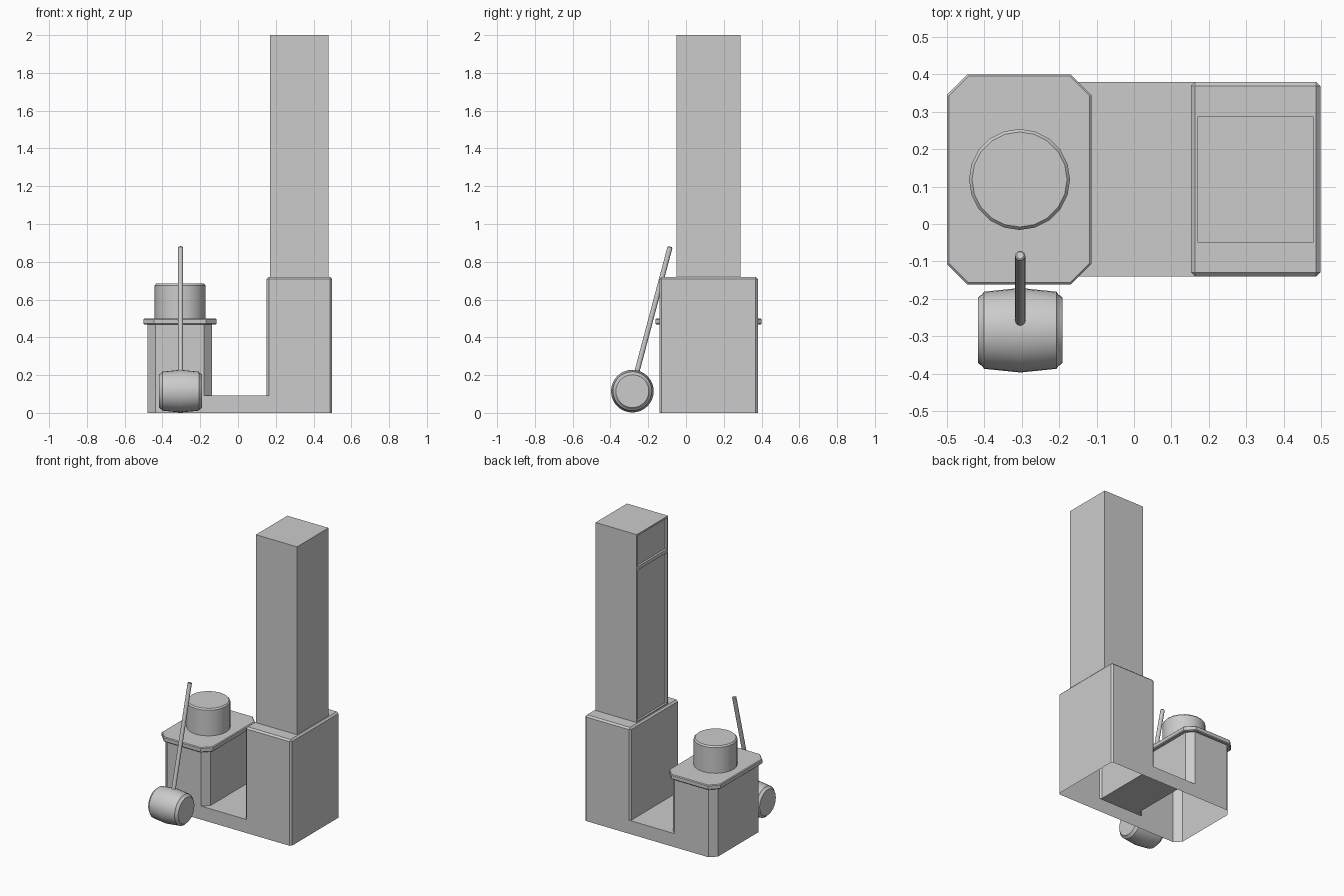
import bpy, bmesh, math
from mathutils import Matrix, Vector

if "Cube" in bpy.data.objects:
    bpy.data.objects.remove(bpy.data.objects["Cube"])


def finish(name, bm, smooth=False):
    bmesh.ops.recalc_face_normals(bm, faces=bm.faces)
    me = bpy.data.meshes.new(name)
    bm.to_mesh(me)
    bm.free()
    ob = bpy.data.objects.new(name, me)
    bpy.context.collection.objects.link(ob)
    if smooth:
        bpy.ops.object.select_all(action='DESELECT')
        ob.select_set(True)
        bpy.context.view_layer.objects.active = ob
        bpy.ops.object.shade_smooth_by_angle(angle=math.radians(35))
    return ob


def prism(outline, z0, z1):
    """Closed vertical prism over an xy outline."""
    bm = bmesh.new()
    low = bm.faces.new([bm.verts.new((x, y, z0)) for x, y in outline])
    new = bmesh.ops.extrude_face_region(bm, geom=[low], use_keep_orig=True)["geom"]
    for v in new:
        if isinstance(v, bmesh.types.BMVert):
            v.co.z = z1
    bmesh.ops.recalc_face_normals(bm, faces=bm.faces)
    return bm


def rect(x0, x1, y0, y1, c=0):
    if c == 0:
        return [(x0, y0), (x1, y0), (x1, y1), (x0, y1)]
    return [(x0 + c, y0), (x1 - c, y0), (x1, y0 + c), (x1, y1 - c),
            (x1 - c, y1), (x0 + c, y1), (x0, y1 - c), (x0, y0 + c)]


def bevel(bm, test, width, segments=1):
    edges = [e for e in bm.edges if test(e)]
    bmesh.ops.bevel(bm, geom=edges, offset=width, segments=segments,
                    profile=0.5, affect='EDGES')


def at_z(e, z):
    return all(abs(v.co.z - z) < 1e-4 for v in e.verts)


def lathe(profile, steps):
    """Revolve (radius, height) points around z."""
    bm = bmesh.new()
    vs = [bm.verts.new((r, 0, h)) for r, h in profile]
    es = [bm.edges.new(p) for p in zip(vs, vs[1:])]
    bmesh.ops.spin(bm, geom=vs + es, cent=(0, 0, 0), axis=(0, 0, 1),
                   angle=math.tau, steps=steps, use_duplicate=False)
    bmesh.ops.remove_doubles(bm, verts=bm.verts, dist=1e-5)
    return bm


# Hollow base: tall block, low bridge and pedestal column joined, open underneath
bm = prism(rect(0.152, 0.498, -0.14, 0.38), 0, 0.72)
bevel(bm, lambda e: not at_z(e, 0), 0.011)
base = finish("furnace_base", bm)
column = finish("column_tool", prism(rect(-0.478, -0.137, -0.14, 0.38, 0.042), 0, 0.48))
bridge = finish("bridge_tool", prism(rect(-0.2, 0.2, -0.14, 0.38), 0, 0.092))
bpy.context.view_layer.objects.active = base
for tool in (bridge, column):
    tool.hide_render = True
    m = base.modifiers.new("join", 'BOOLEAN')
    m.operation, m.solver, m.object = 'UNION', 'EXACT', tool
    bpy.ops.object.modifier_apply(modifier=m.name)
    bpy.data.objects.remove(tool)
bm = bmesh.new()
bm.from_mesh(base.data)
bottom = [f for f in bm.faces if all(v.co.z < 1e-3 for v in f.verts)]
bmesh.ops.delete(bm, geom=bottom, context='FACES')
bm.to_mesh(base.data)
bm.free()

# Chimney with two recessed panels on the side facing the pedestal
bm = prism(rect(0.17, 0.48, -0.05, 0.288), 0.715, 2.0)
bmesh.ops.bisect_plane(bm, geom=bm.verts[:] + bm.edges[:] + bm.faces[:],
                       plane_co=(0, 0, 1.765), plane_no=(0, 0, 1))
panels = [f for f in bm.faces if f.normal.x < -0.9]
bmesh.ops.inset_individual(bm, faces=panels, thickness=0.017)
bmesh.ops.inset_individual(bm, faces=panels, thickness=0.002)
for v in {v for f in panels for v in f.verts}:
    v.co.x += 0.012
finish("chimney", bm)

# Slab on top of the pedestal
bm = prism(rect(-0.5, -0.114, -0.162, 0.4, 0.055), 0.467, 0.5)
bevel(bm, lambda e: at_z(e, 0.5) or at_z(e, 0.467), 0.005)
finish("pedestal_slab", bm)

# Round block standing on the slab
bm = lathe([(0.135, 0.495), (0.135, 0.675), (0.127, 0.684), (0, 0.684)], 20)
bm.transform(Matrix.Translation((-0.306, 0.119, 0)))
finish("round_block", bm, True)

# Barrel-shaped hammer head lying along x
half = [(0, 0.113), (0.087, 0.113), (0.092, 0.108), (0.095, 0.102), (0.103, 0.097)]
head = half + [(0.113, 0.0)] + [(r, -h) for r, h in reversed(half)]
bm = lathe(head, 32)
bm.transform(Matrix.Translation((-0.304, -0.284, 0.115)) @ Matrix.Rotation(math.pi / 2, 4, 'Y'))
finish("hammer_head", bm, True)

# Leaning handle
a, b = Vector((-0.304, -0.287, 0.115)), Vector((-0.304, -0.084, 0.88))
d = b - a
bm = lathe([(0, 0), (0.0135, 0), (0.0135, d.length - 0.004),
            (0.0095, d.length), (0, d.length)], 16)
bm.transform(Matrix.Translation(a) @ d.to_track_quat('Z', 'Y').to_matrix().to_4x4())
finish("hammer_handle", bm, True)
